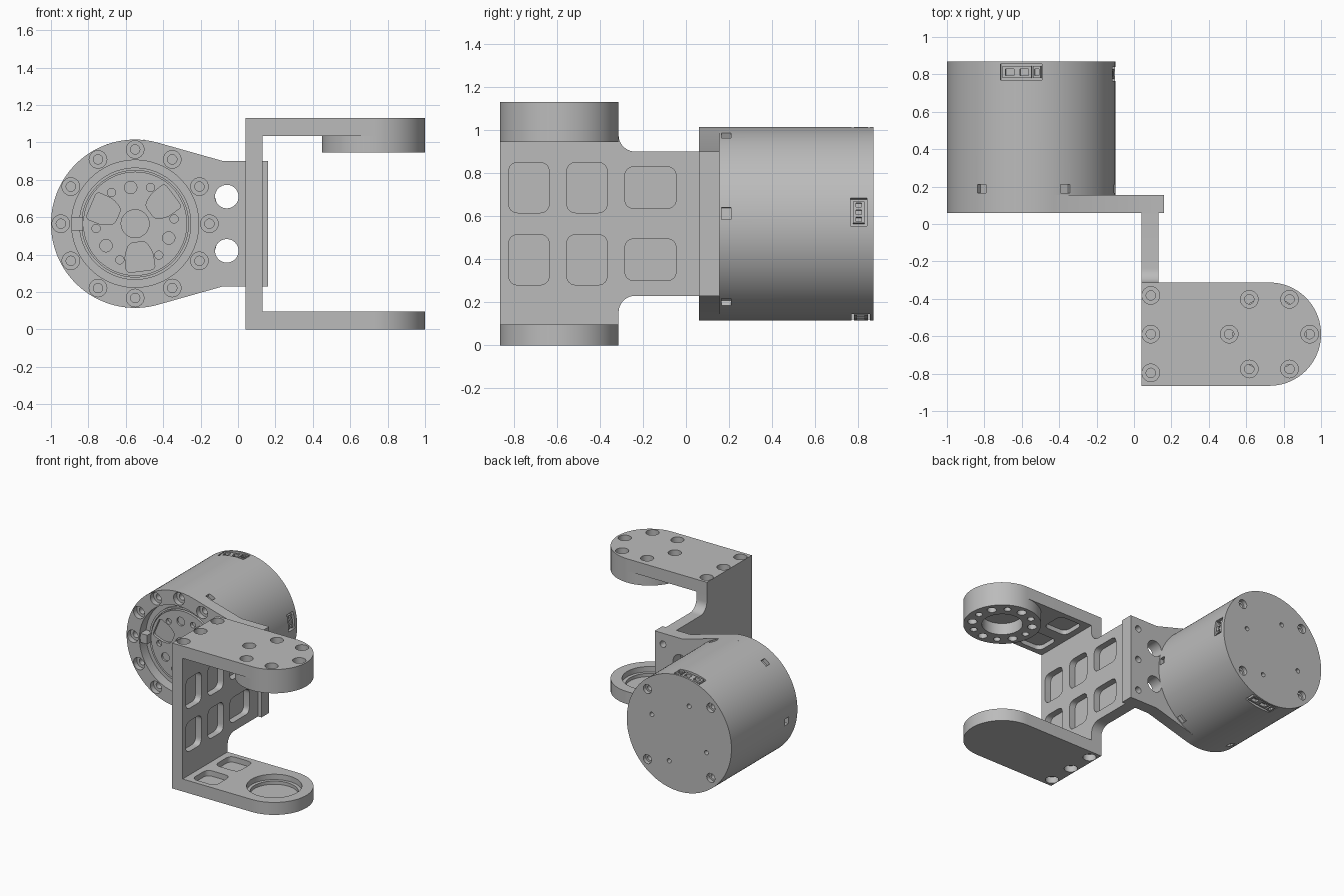
import bpy, bmesh
from math import cos, sin, radians
from mathutils import Vector

if "Cube" in bpy.data.objects:
    bpy.data.objects.remove(bpy.data.objects["Cube"])

grey = bpy.data.materials.new("plain grey")
grey.use_nodes = True
GREY = (0.5, 0.5, 0.5, 1)
grey.diffuse_color = GREY
grey.node_tree.nodes["Principled BSDF"].inputs["Base Color"].default_value = GREY

MX, MZ, R = -0.55, 0.565, 0.45       # motor axis and radius
AX, AY, AR = 0.724, -0.589, 0.276    # bracket pivot and radius
Y0, Y1 = AY - AR, AY + AR            # bracket sides


# ---------- outlines ----------
def arc(u, v, r, a0, a1, n):
    return [(u + r * cos(radians(a0 + (a1 - a0) * i / n)),
             v + r * sin(radians(a0 + (a1 - a0) * i / n))) for i in range(n + 1)]


def circle(u, v, r, n=32):
    return arc(u, v, r, 0, 360, n)[:-1]


def polar(u, v, r, angle):
    return u + r * cos(radians(angle)), v + r * sin(radians(angle))


def rounded(points, r, n=6):
    out = []
    pts = [Vector(p) for p in points]
    for i, p in enumerate(pts):
        a = p + (pts[i - 1] - p).normalized() * r
        b = p + (pts[(i + 1) % len(pts)] - p).normalized() * r
        for k in range(n + 1):
            t = k / n
            q = a * (1 - t) ** 2 + p * 2 * t * (1 - t) + b * t ** 2
            out.append((q.x, q.y))
    return out


def rect(u0, u1, v0, v1):
    return [(u0, v0), (u1, v0), (u1, v1), (u0, v1)]


def turned(points, angle):
    """Radial/tangential points placed around the motor axis."""
    c, s = cos(radians(angle)), sin(radians(angle))
    return [(MX + r * c - t * s, MZ + r * s + t * c) for r, t in points]


# ---------- solids ----------
def place(axis, u, v, w):
    return {"x": (w, u, v), "y": (u, w, v), "z": (u, v, w)}[axis]


def solid(name, prisms):
    bm = bmesh.new()
    for outline, axis, a, b in prisms:
        lo = [bm.verts.new(place(axis, u, v, a)) for u, v in outline]
        hi = [bm.verts.new(place(axis, u, v, b)) for u, v in outline]
        n = len(lo)
        bm.faces.new(lo)
        bm.faces.new(hi[::-1])
        for i in range(n):
            j = (i + 1) % n
            bm.faces.new((lo[i], hi[i], hi[j], lo[j]))
    bmesh.ops.recalc_face_normals(bm, faces=bm.faces[:])
    mesh = bpy.data.meshes.new(name)
    bm.to_mesh(mesh)
    bm.free()
    mesh.materials.append(grey)
    obj = bpy.data.objects.new(name, mesh)
    bpy.context.collection.objects.link(obj)
    return obj


def part(name, prisms, *cuts):
    obj = solid(name, prisms)
    bpy.ops.object.select_all(action="DESELECT")
    obj.select_set(True)
    bpy.context.view_layer.objects.active = obj
    for group in cuts:
        cutter = solid("cutter", group)
        cutter.hide_render = True
        mod = obj.modifiers.new("cut", "BOOLEAN")
        mod.operation, mod.solver, mod.object = "DIFFERENCE", "EXACT", cutter
        bpy.ops.object.modifier_apply(modifier=mod.name)
        bpy.data.objects.remove(cutter)
    bpy.ops.object.shade_smooth_by_angle(angle=radians(30))
    return obj


def holes(centres, r, axis, a, b):
    return [(circle(u, v, r), axis, a, b) for u, v in centres]


# ---------- motor mount plate ----------
ring = [polar(MX, MZ, 0.397, 30 * i) for i in range(12)]
side_holes = [(-0.06, MZ + s * 0.145) for s in (-1, 1)]
flange_holes = [(0.09, MZ + s * 0.25) for s in (-1, 0, 1)]
plate = arc(MX, MZ, R, 74.3, 285.7, 84) + [(-0.08, 0.23), (0.16, 0.23), (0.16, 0.9), (-0.08, 0.9)]
part("mount_plate", [(plate, "y", 0.06, 0.155)],
     [(circle(MX, MZ, 0.34, 96), "y", 0, 0.14)] + holes(ring, 0.047, "y", 0, 0.1)
     + holes(side_holes, 0.063, "y", 0, 0.2) + holes(flange_holes, 0.025, "y", 0.08, 0.2),
     holes(ring, 0.025, "y", 0.05, 0.14))
part("locating_tab", [(rect(-0.89, -0.83, MZ - 0.035, MZ + 0.035), "y", 0.07, 0.145)])

# ---------- output rotor inside the recess ----------
part("bearing_ring", [(circle(MX, MZ, 0.3, 96), "y", 0.125, 0.145)],
     [(circle(MX, MZ, 0.285, 96), "y", 0.1, 0.2)])
wedge = rounded([(0.1, -0.045), (0.16, -0.075), (0.255, -0.078),
                 (0.255, 0.078), (0.16, 0.075), (0.1, 0.045)], 0.025)
thirds = (37, 157, 277)
part("rotor", [(circle(MX, MZ, 0.278, 96), "y", 0.115, 0.15)],
     [(turned(wedge, a), "y", 0.1, 0.135) for a in thirds]
     + holes([polar(MX, MZ, 0.21, 7 + 60 * i) for i in range(6)], 0.022, "y", 0.1, 0.14)
     + holes([polar(MX, MZ, 0.195, a + 60) for a in thirds], 0.033, "y", 0.1, 0.13)
     + holes([(MX, MZ)], 0.075, "y", 0.1, 0.125))

# ---------- motor housing ----------
wide, narrow = (97, 277), (7,)
notches = [(turned(rect(0.42, 0.5, -0.028, 0.028), 6 + 60 * i), "y", 0.165, 0.21) for i in range(6)]
pockets = [(turned(rect(0.4, 0.5, -0.112, 0.112), a), "y", 0.77, 0.855) for a in wide]
pockets += [(turned(rect(0.4, 0.5, -0.065, 0.065), a), "y", 0.765, 0.84) for a in narrow]
rear = [polar(MX, MZ, 0.385, 45 + 90 * i) for i in range(4)]
rear_small = [polar(MX, MZ, 0.25, 20 + 90 * i) for i in range(4)]
part("motor_housing", [(circle(MX, MZ, R, 128), "y", 0.155, 0.87)],
     notches + pockets + holes(rear, 0.035, "y", 0.84, 0.9) + holes(rear_small, 0.017, "y", 0.83, 0.9),
     holes(rear, 0.02, "y", 0.8, 0.86))


# ---------- sockets in the housing ----------
def socket(name, angle, t0, t1, y0, y1, pins):
    slots = []
    for i in range(pins):
        step = (t1 - t0) / pins
        m = t0 + step * (i + 0.5)
        slots.append((turned(rect(0.415, 0.5, m - step * 0.3, m + step * 0.3), angle),
                      "y", y0 + 0.015, y1 - 0.015))
    part(name, [(turned(rect(0.39, 0.44, t0, t1), angle), "y", y0, y1)], slots)


for side, angle in zip(("top", "bottom"), wide):
    socket(side + "_power_socket", angle, -0.055, 0.1, 0.78, 0.845, 2)
    socket(side + "_signal_socket", angle, -0.105, -0.065, 0.78, 0.845, 1)
socket("side_socket", narrow[0], -0.05, 0.05, 0.775, 0.83, 3)

# ---------- bracket wall ----------
LOW, HIGH = 0.097, 1.035
wall = ([(Y0, LOW), (Y1, LOW)] + arc(Y1 + 0.077, 0.153, 0.077, 180, 90, 10)
        + [(0.06, 0.23), (0.06, 0.9)]
        + arc(Y1 + 0.077, 0.977, 0.077, 270, 180, 10) + [(Y1, HIGH), (Y0, HIGH)])
wall_pockets = []
for y0, y1, near, far in ((-0.825, -0.635, 0.05, 0.285), (-0.555, -0.365, 0.05, 0.285),
                          (-0.285, -0.045, 0.07, 0.265)):
    wall_pockets.append((rounded(rect(y0, y1, MZ + near, MZ + far), 0.05), "x", 0.08, 0.2))
    wall_pockets.append((rounded(rect(y0, y1, MZ - far, MZ - near), 0.05), "x", 0.08, 0.2))
part("bracket_wall", [(wall, "x", 0.04, 0.13)], wall_pockets)

# ---------- bracket arms ----------
arm = [(0.04, Y0)] + arc(AX, AY, AR, -90, 90, 48) + [(0.04, Y1)]
arm_pockets = [rounded(rect(0.18, 0.38, y - 0.095, y + 0.095), 0.05) for y in (-0.73, -0.45)]
edge = [(0.09, AY + s * 0.207) for s in (-1, 0, 1)]
pivot = [polar(AX, AY, 0.215, 60 * i) for i in range(6)]
between = [polar(AX, AY, 0.215, 30 + 60 * i) for i in range(6)]

part("upper_arm", [(arm, "z", HIGH, 1.13)],
     holes(edge + pivot, 0.047, "z", 1.08, 1.2) + [(p, "z", 1, 1.07) for p in arm_pockets],
     holes(edge, 0.025, "z", 1.05, 1.1) + holes(pivot, 0.025, "z", 1, 1.1))
part("upper_pivot_boss", [(circle(AX, AY, AR, 96), "z", 0.945, HIGH)],
     holes([(AX, AY)], 0.145, "z", 0.9, 1.1) + holes(pivot, 0.025, "z", 0.9, 1.1)
     + holes(between, 0.033, "z", 0.9, 1.0))
part("lower_arm", [(arm, "z", 0, LOW)],
     holes(edge, 0.047, "z", -0.1, 0.05) + [(p, "z", 0.055, 0.2) for p in arm_pockets]
     + [(circle(AX, AY, 0.195, 64), "z", 0.055, 0.2)],
     holes(edge, 0.025, "z", 0.03, 0.08) + [(circle(AX, AY, 0.17, 64), "z", 0.03, 0.08)])
